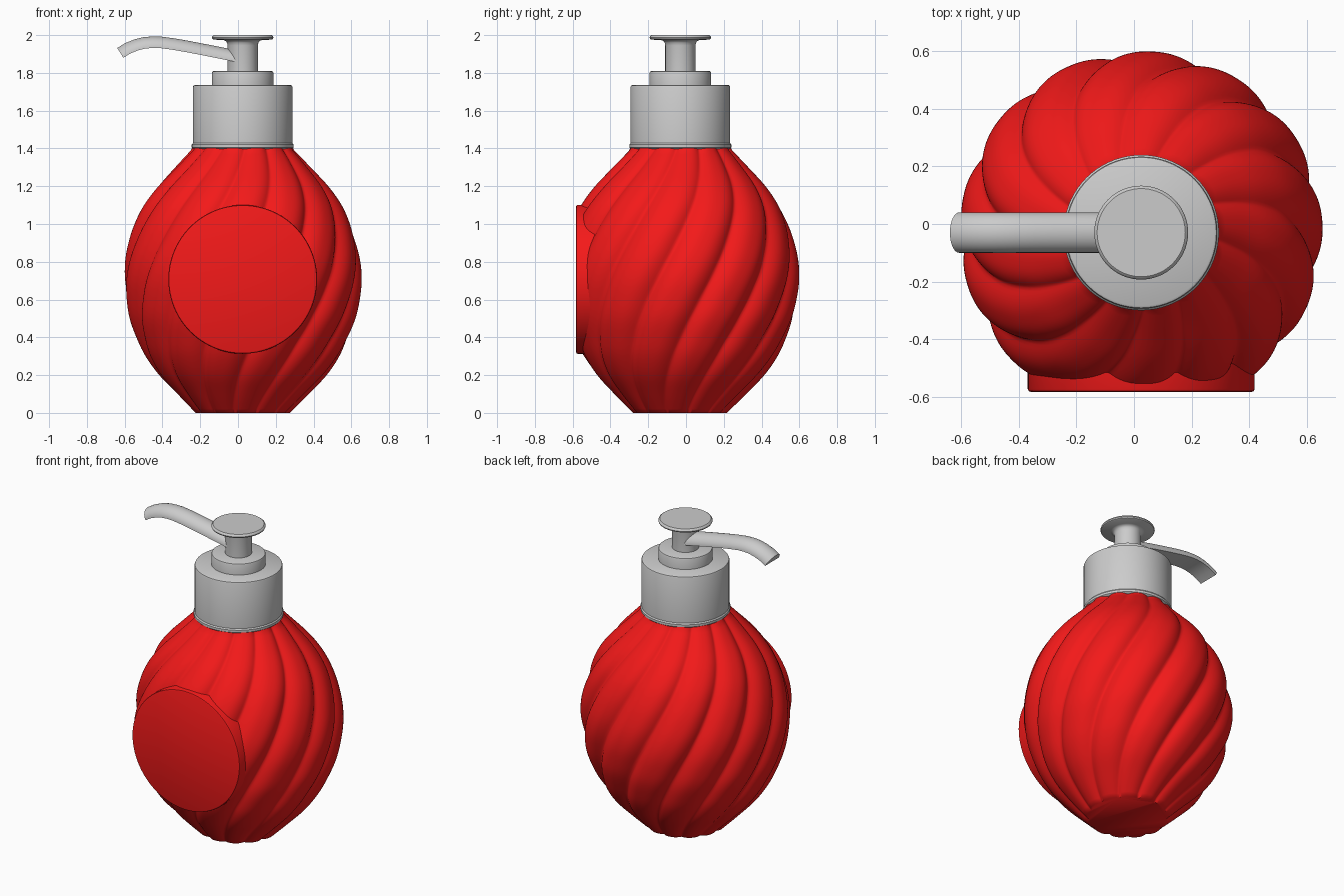
import bpy, bmesh, math

if "Cube" in bpy.data.objects:
    bpy.data.objects.remove(bpy.data.objects["Cube"])

CX, CY = 0.025, -0.03          # shared axis of bottle and pump


def material(name, rgb):
    m = bpy.data.materials.new(name)
    m.diffuse_color = (*rgb, 1)
    m.use_nodes = True
    m.node_tree.nodes["Principled BSDF"].inputs["Base Color"].default_value = m.diffuse_color
    return m


def loft(name, rings, angle=35, mat=None):
    """Skin closed rings of points and cap both ends."""
    bm = bmesh.new()
    loops = [[bm.verts.new(p) for p in ring] for ring in rings]
    n = len(loops[0])
    for a, b in zip(loops, loops[1:]):
        for i in range(n):
            j = (i + 1) % n
            bm.faces.new((a[i], a[j], b[j], b[i]))
    bm.faces.new(loops[0][::-1])
    bm.faces.new(loops[-1])
    bmesh.ops.recalc_face_normals(bm, faces=bm.faces)
    me = bpy.data.meshes.new(name)
    bm.to_mesh(me)
    bm.free()
    ob = bpy.data.objects.new(name, me)
    bpy.context.collection.objects.link(ob)
    if mat:
        me.materials.append(mat)
    bpy.ops.object.select_all(action='DESELECT')
    bpy.context.view_layer.objects.active = ob
    ob.select_set(True)
    bpy.ops.object.shade_smooth_by_angle(angle=math.radians(angle))
    return ob


def turned(name, profile, n=72):
    """Turned part from (radius, height) pairs about the pump axis."""
    turn = [math.tau * i / n for i in range(n)]
    return loft(name, [[(CX + r * math.cos(t), CY + r * math.sin(t), z) for t in turn]
                       for r, z in profile])


red = material("red_plastic", (0.9, 0.01, 0.01))

# Bottle body: bulging profile with twisted, rounded lobes
RADII = [.25, .35, .445, .515, .563, .6, .62, .63, .625, .605, .573, .525, .453, .36, .265]
LOBES, TWIST, DEPTH = 13, math.radians(50), 0.045


def radius(z):
    """Smooth interpolation of the evenly spaced profile radii."""
    f = min(max(z / 0.1, 0), len(RADII) - 1.0001)
    i, t = int(f), f - int(f)
    p1, p2 = RADII[i], RADII[i + 1]
    p0 = RADII[i - 1] if i else 2 * p1 - p2
    p3 = RADII[i + 2] if i + 2 < len(RADII) else 2 * p2 - p1
    return p1 + .5 * t * (p2 - p0 + t * (2 * p0 - 5 * p1 + 4 * p2 - p3
                                         + t * (3 * (p1 - p2) + p3 - p0)))


rings = []
SEG, ROWS = 312, 70
for k in range(ROWS + 1):
    z = 1.41 * k / ROWS
    R = radius(z)
    phase = math.radians(-11) + TWIST * (z - 0.72)
    ring = []
    for i in range(SEG):
        t = math.tau * i / SEG
        groove = (1 - abs(math.sin(LOBES / 2 * (t - phase)))) ** 1.4
        r = R - DEPTH * R / 0.63 * groove
        # the front is flattened behind the label plate
        ring.append((CX + r * math.cos(t), max(CY + r * math.sin(t), -0.57), z))
    rings.append(ring)
loft("bottle_body", rings, 50, red)

# Round flat label plate on the front
turn = [math.tau * i / 96 for i in range(96)]
loft("front_plate", [[(CX + r * math.cos(t), y, 0.707 + r * math.sin(t)) for t in turn]
                     for r, y in [(.394, -.42), (.394, -.573), (.391, -.58), (.384, -.583)]],
     40, red)

# Pump collar with a small bottom lip
turned("pump_collar", [(.25, 1.395), (.265, 1.4), (.27, 1.405), (.27, 1.42), (.264, 1.428),
                       (.264, 1.725), (.261, 1.732), (.254, 1.736)])

# Collar step
turned("collar_step", [(.163, 1.72), (.163, 1.8), (.16, 1.807), (.153, 1.81)])

# Stem flaring into the press disc
turned("pump_head", [(.08, 1.79), (.08, 1.945), (.083, 1.96), (.09, 1.969), (.102, 1.974),
                     (.153, 1.976), (.16, 1.98), (.163, 1.987), (.16, 1.995), (.153, 2.0)])

# Spout: half-round section swept along its lower edge
path = [(.03, 1.851), (-.03, 1.862), (-.16, 1.888), (-.28, 1.911), (-.35, 1.923),
        (-.41, 1.931), (-.45, 1.932), (-.49, 1.929), (-.53, 1.919), (-.57, 1.903), (-.607, 1.88)]
rings = []
for k, (x, z) in enumerate(path):
    a, b = path[max(k - 1, 0)], path[min(k + 1, len(path) - 1)]
    dx, dz = b[0] - a[0], b[1] - a[1]
    d = math.hypot(dx, dz)
    nx, nz = dz / d, -dx / d
    arc = [math.pi * i / 20 for i in range(21)]
    rings.append([(x + nx * .061 * math.sin(t), CY + .07 * math.cos(t),
                   z + nz * .061 * math.sin(t)) for t in arc])
loft("spout", rings, 40)
